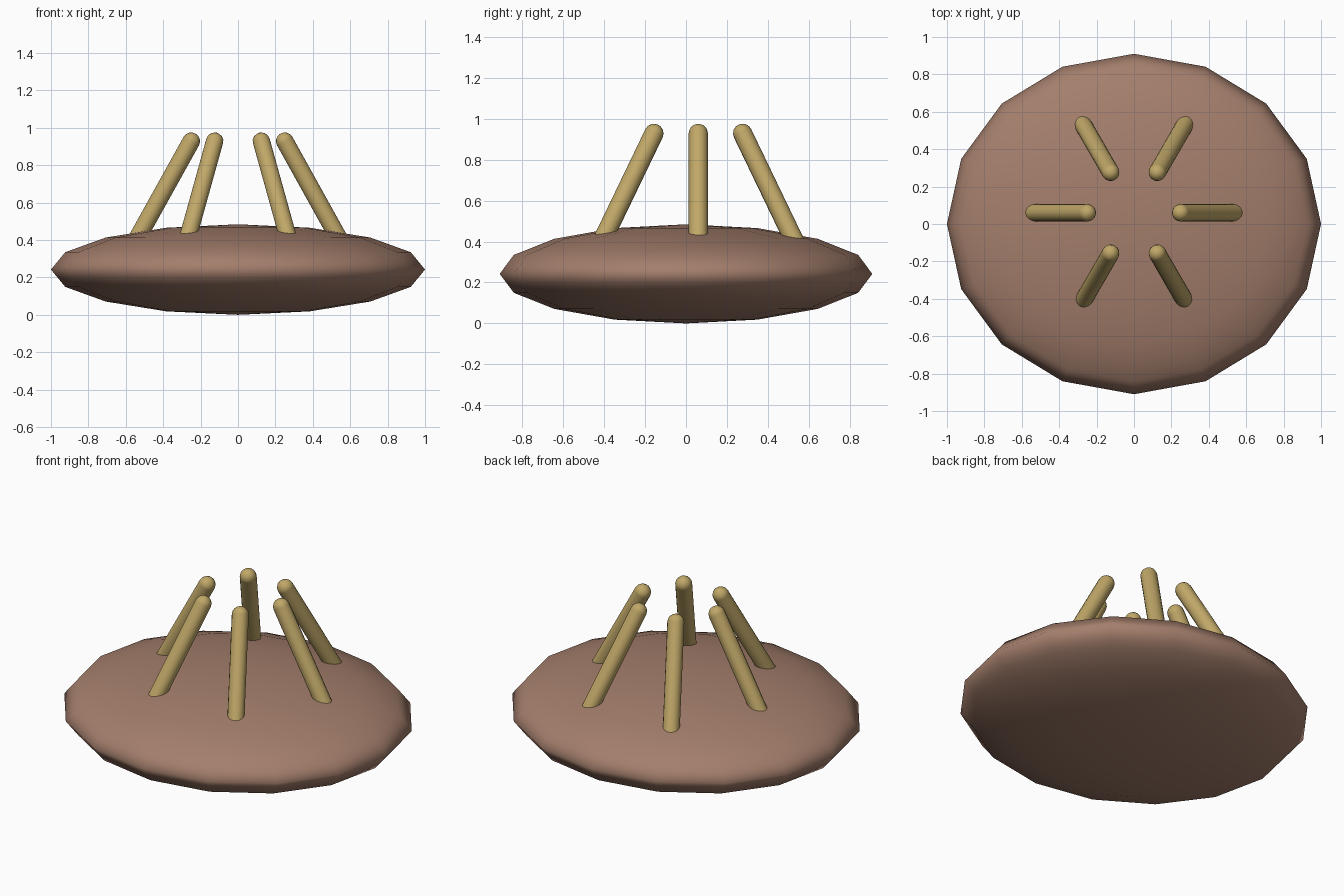
import bpy, math
from mathutils import Vector

if "Cube" in bpy.data.objects:
    bpy.data.objects.remove(bpy.data.objects["Cube"])


def material(name, rgb):
    m = bpy.data.materials.new(name)
    m.diffuse_color = (*rgb, 1)
    m.use_nodes = True
    m.node_tree.nodes["Principled BSDF"].inputs["Base Color"].default_value = m.diffuse_color
    return m


def finish(name, mat):
    ob = bpy.context.object
    ob.name = name
    ob.data.materials.append(mat)
    bpy.ops.object.shade_smooth()
    return ob


brown = material("warm_brown", (0.37, 0.21, 0.15))
straw = material("straw_yellow", (0.53, 0.39, 0.14))

# Flattened body
bpy.ops.mesh.primitive_uv_sphere_add(segments=16, ring_count=8, location=(0, 0, 0.242))
body = finish("body", brown)
body.scale = (1, 0.91, 0.242)

# Ring of six leaning pegs with round tips
RADIUS, CENTRE_Y = 0.047, 0.06
for i in range(6):
    a = math.radians(60 * i)
    out = Vector((math.cos(a), math.sin(a), 0))
    mid = Vector((0, CENTRE_Y, 0))
    top = mid + out * 0.25 + Vector((0, 0, 0.928))
    foot = mid + out * 0.56 + Vector((0, 0, 0.37))
    axis = top - foot
    turn = axis.to_track_quat('Z', 'Y').to_euler()
    bpy.ops.mesh.primitive_cylinder_add(vertices=16, radius=RADIUS, depth=axis.length,
                                        location=(top + foot) / 2, rotation=turn)
    finish(f"peg_{i + 1}", straw)
    bpy.ops.object.shade_smooth_by_angle()
    bpy.ops.mesh.primitive_uv_sphere_add(segments=16, ring_count=8, radius=RADIUS,
                                         location=top, rotation=turn)
    finish(f"peg_tip_{i + 1}", straw)
